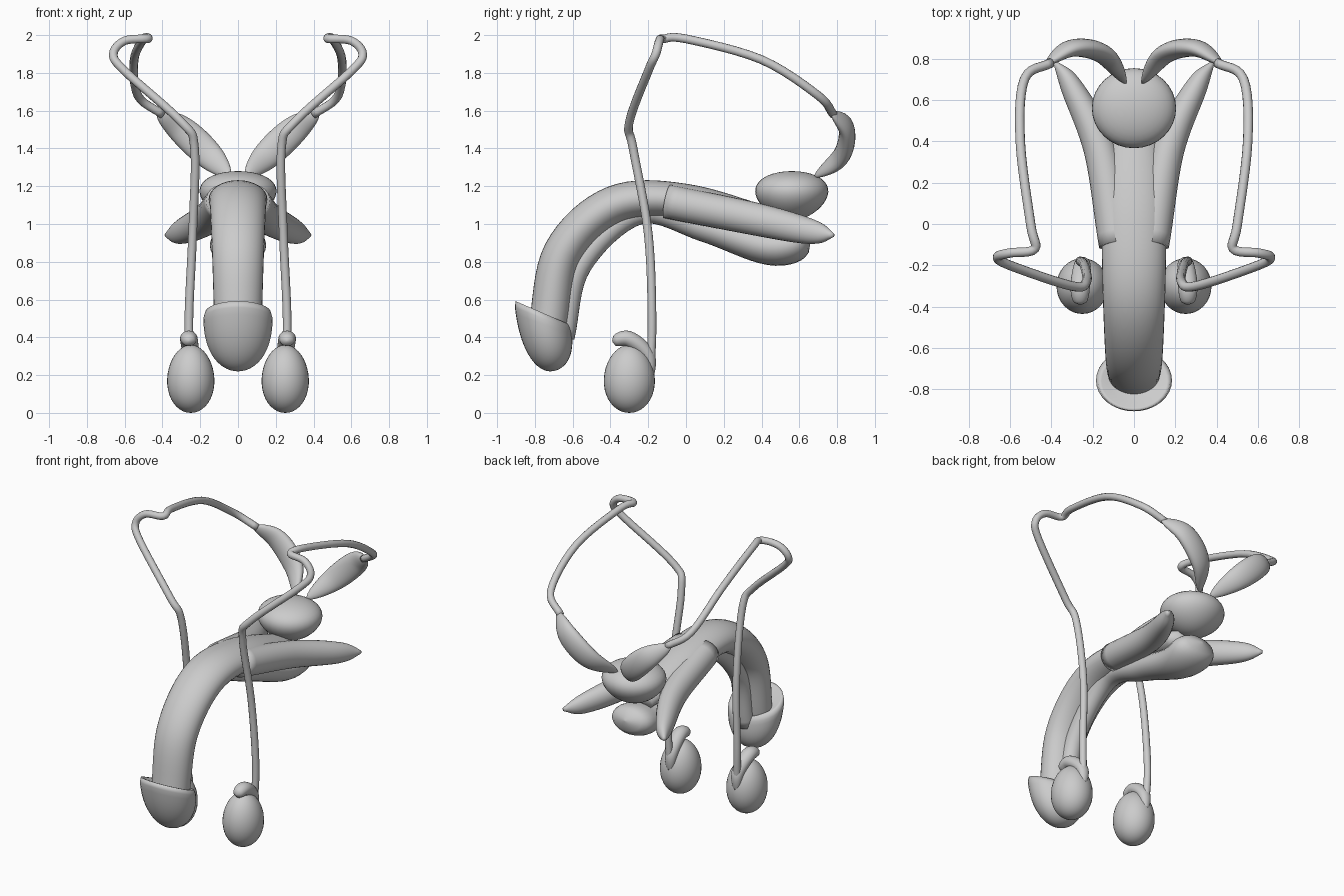
import bpy, math
from mathutils import Vector

cube = bpy.data.objects.get("Cube")
if cube:
    bpy.data.objects.remove(cube, do_unlink=True)

grey = bpy.data.materials.new("pale grey")
grey.use_nodes = True
tone = (0.6, 0.6, 0.6, 1)
grey.diffuse_color = tone
grey.node_tree.nodes["Principled BSDF"].inputs["Base Color"].default_value = tone


def smooth_path(points, steps):
    """Pass a smooth Catmull-Rom path through a few points."""
    knots = [Vector(point) for point in points]
    before = 2 * knots[0] - knots[1]
    after = 2 * knots[-1] - knots[-2]
    knots = [before] + knots + [after]
    path = []
    for a, b, c, d in zip(knots, knots[1:], knots[2:], knots[3:]):
        tangent_b, tangent_c = (c - a) / 2, (d - b) / 2
        for step in range(steps):
            t = step / steps
            ease = t * t * (3 - 2 * t)
            path.append(b.lerp(c, ease) + tangent_b * t * (1 - t) ** 2
                        - tangent_c * t * t * (1 - t))
    return path + [knots[-2]]


def finish(obj, mirror):
    obj.data.materials.append(grey)
    for face in obj.data.polygons:
        face.use_smooth = True
    if mirror:
        modifier = obj.modifiers.new("mirror", "MIRROR")
        modifier.use_mirror_merge = False


def skin(name, rings, mirror=False, sides=24):
    """Join elliptical rings, each given as a centre and two half axes."""
    verts = []
    for centre, across, along in rings:
        for side in range(sides):
            angle = math.tau * side / sides
            verts.append(centre + across * math.cos(angle) + along * math.sin(angle))
    faces = [tuple(reversed(range(sides)))]
    for start in range(0, len(verts) - sides, sides):
        for side in range(sides):
            a, b = start + side, start + (side + 1) % sides
            faces.append((a, b, b + sides, a + sides))
    faces.append(tuple(range(len(verts) - sides, len(verts))))
    mesh = bpy.data.meshes.new(name)
    mesh.from_pydata(verts, [], faces)
    obj = bpy.data.objects.new(name, mesh)
    bpy.context.collection.objects.link(obj)
    finish(obj, mirror)


def tube(name, points, size, width_axis=(1, 0, 0), mirror=False, sides=24, steps=8):
    """Sweep an ellipse along a path; size gives both half axes at t from start to end."""
    path = smooth_path(points, steps)
    last = len(path) - 1
    across, rings = Vector(width_axis), []
    for i, centre in enumerate(path):
        heading = (path[min(i + 1, last)] - path[max(i - 1, 0)]).normalized()
        across = (across - heading * across.dot(heading)).normalized()
        width, height = (max(value, 0.005) for value in size(i / last))
        rings.append((centre, across * width, heading.cross(across) * height))
    skin(name, rings, mirror, sides)


def egg(name, centre, radii, taper, mirror=False):
    """Ellipsoid that widens upwards by the taper."""
    bpy.ops.mesh.primitive_uv_sphere_add(segments=32, ring_count=20, location=(0, 0, 0))
    obj = bpy.context.object
    obj.name = name
    for vert in obj.data.vertices:
        widen = 1 + taper * vert.co.z
        stretch = Vector((radii[0] * widen, radii[1] * widen, radii[2]))
        vert.co = vert.co * stretch + Vector(centre)
    finish(obj, mirror)


def bulge(t):
    return max(math.sin(math.pi * t), 0) ** 0.6


# Arched shaft
tube("shaft",
     [(0, -0.73, 0.45), (0, -0.65, 0.85), (0, -0.38, 1.1), (0, 0, 1.12), (0, 0.5, 1)],
     lambda t: (0.125 + 0.05 * t - 0.08 * t ** 8, 0.105 - 0.04 * t ** 4),
     sides=32)

# Diverging roots of the shaft
tube("shaft_root",
     [(0.08, -0.1, 1.12), (0.16, 0.35, 1.03), (0.3, 0.66, 0.96), (0.38, 0.78, 0.94)],
     lambda t: (0.08 * (1 - t ** 2) + 0.01, 0.08 * (1 - t ** 3) + 0.01),
     mirror=True)


# Underside channel that swells into a rounded bulb
def channel_size(t):
    closing = math.sqrt(1 - t ** 6)
    return (0.06 + 0.24 * t ** 4) * closing, (0.06 + 0.13 * t ** 4) * closing


tube("underside_bulb",
     [(0, -0.65, 0.4), (0, -0.56, 0.78), (0, -0.25, 1.06),
      (0, 0.1, 0.98), (0, 0.44, 0.88), (0, 0.66, 0.92)],
     channel_size)


# Flared rounded tip with a slanted rim
def tip_ring(t, scale=1):
    reach = scale * max(math.sqrt(1 - t ** 2.5), 0.02)
    centre = Vector((0, -0.76, 0.53)).lerp(Vector((0, -0.72, 0.22)), t)
    slant = Vector((0, -0.15 * reach, 0.065 * scale * (1 - t)))
    return centre, Vector((0.184 * reach, 0, 0)), slant


tip_steps = 16
tip_curve = [math.sin(math.pi / 2 * i / tip_steps) for i in range(1, tip_steps + 1)]
tip_rings = [tip_ring(0.06, 0.7), tip_ring(0, 0.85), tip_ring(0, 0.95)]
skin("rounded_tip", tip_rings + [tip_ring(t) for t in tip_curve], sides=32)

# Gland behind the shaft
egg("rear_gland", (0, 0.56, 1.15), (0.2, 0.19, 0.13), taper=0.2)

# Paired flattened lobes above the gland
tube("rear_lobe",
     [(0.04, 0.68, 1.25), (0.15, 0.82, 1.36), (0.3, 0.85, 1.5), (0.43, 0.77, 1.59)],
     lambda t: (0.045 * bulge(t), 0.08 * bulge(t)),
     width_axis=(0, 1, 0), mirror=True)

# Paired egg-shaped glands with their caps
egg("lower_gland", (0.25, -0.3, 0.18), (0.125, 0.135, 0.18), taper=-0.06, mirror=True)


def cap_size(t):
    radius = 0.08 * math.sqrt(1 - t) * t ** 0.3
    return radius, radius * 0.9


tube("gland_cap",
     [(0.26, -0.39, 0.38), (0.26, -0.3, 0.39), (0.25, -0.2, 0.3), (0.25, -0.19, 0.16)],
     cap_size, mirror=True)

# Paired long ducts
tube("long_duct",
     [(0.25, -0.19, 0.2), (0.26, -0.18, 0.5), (0.24, -0.2, 0.95), (0.23, -0.28, 1.4),
      (0.3, -0.3, 1.54), (0.6, -0.2, 1.81), (0.66, -0.16, 1.9), (0.6, -0.14, 1.97),
      (0.48, -0.12, 1.98), (0.5, 0, 1.98), (0.55, 0.4, 1.87), (0.53, 0.7, 1.68),
      (0.4, 0.78, 1.58)],
     lambda t: (0.023, 0.023), mirror=True, sides=12, steps=6)
